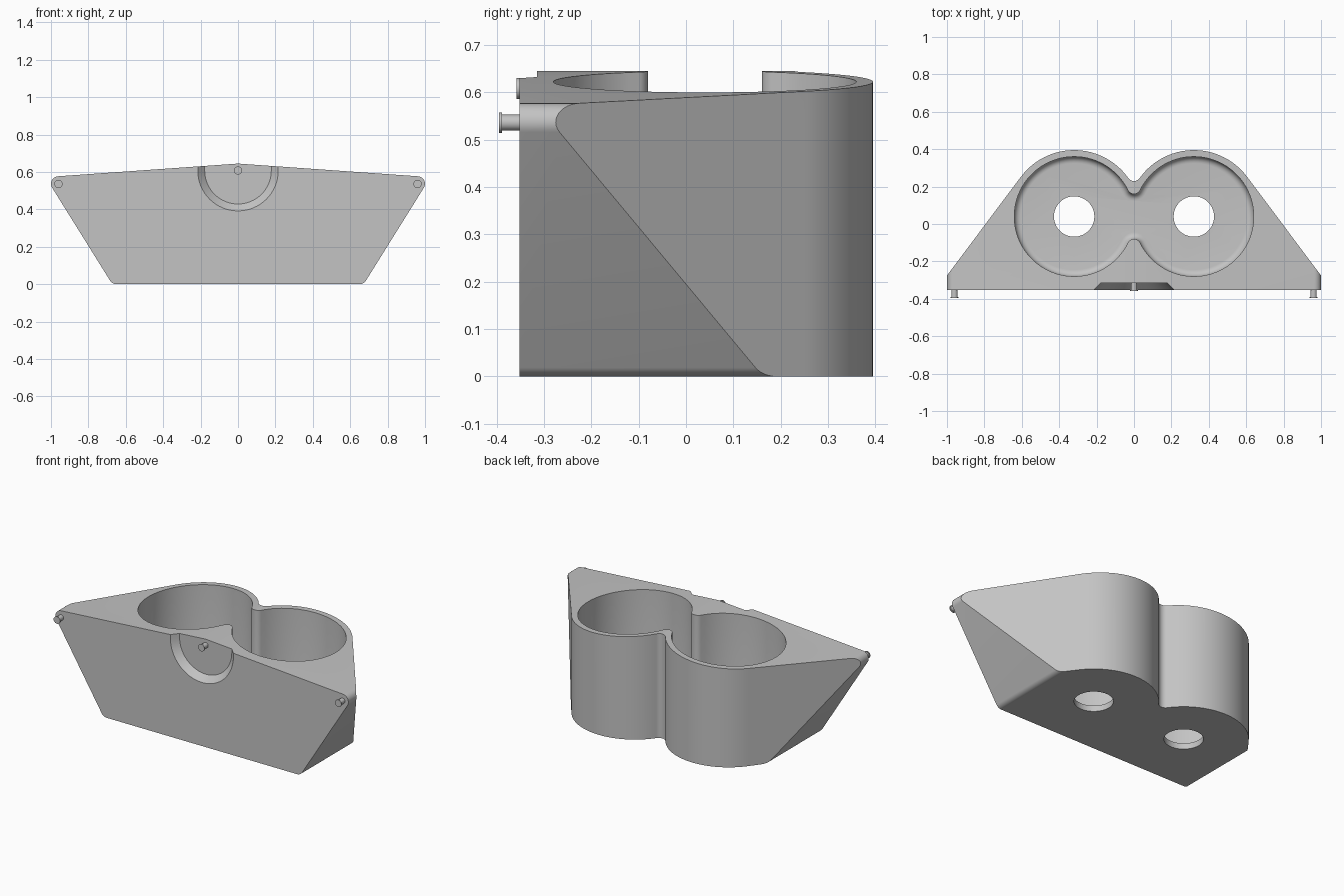
import bpy
import bmesh
from math import atan2, cos, sin, pi, tan, radians
from mathutils import Vector

if "Cube" in bpy.data.objects:
    bpy.data.objects.remove(bpy.data.objects["Cube"])

grey = bpy.data.materials.new("plain grey")
grey.use_nodes = True
tone = (0.55, 0.55, 0.55, 1)
grey.diffuse_color = tone
grey.node_tree.nodes["Principled BSDF"].inputs["Base Color"].default_value = tone

CUP = Vector((0.32, 0.04))      # centre of the right-hand cup, mirrored for the other
FRONT = -0.352                  # front plane
FLOOR = 0.036                   # floor thickness


def arc(c, r, a0, a1, n):
    return [Vector((c[0] + r * cos(a0 + (a1 - a0) * i / n),
                    c[1] + r * sin(a0 + (a1 - a0) * i / n))) for i in range(n + 1)]


def mirrored(half):
    """Close a half outline, running from x = 0 or above round to x = 0."""
    other = [Vector((-p.x, p.y)) for p in reversed(half) if p.x > 1e-5]
    return half + other


def rounded(p, before, after, r, n=12):
    """Points of a fillet of radius r at corner p."""
    u, v = (before - p).normalized(), (after - p).normalized()
    half = u.angle(v) / 2
    c = p + (u + v).normalized() * (r / sin(half))
    start, end = p + u * r / tan(half) - c, p + v * r / tan(half) - c
    a0 = atan2(start.y, start.x)
    sweep = (atan2(end.y, end.x) - a0 + pi) % (2 * pi) - pi
    return arc(c, r, a0, a0 + sweep, n)


def loft(name, rings):
    """Skin a stack of 3D rings and cap both ends."""
    bm = bmesh.new()
    loops = [[bm.verts.new(p) for p in ring] for ring in rings]
    for a, b in zip(loops, loops[1:]):
        for i in range(len(a)):
            j = (i + 1) % len(a)
            bm.faces.new((a[i], a[j], b[j], b[i]))
    bm.faces.new(loops[0])
    bm.faces.new(loops[-1])
    bmesh.ops.recalc_face_normals(bm, faces=bm.faces)
    mesh = bpy.data.meshes.new(name)
    bm.to_mesh(mesh)
    bm.free()
    mesh.materials.append(grey)
    obj = bpy.data.objects.new(name, mesh)
    bpy.context.collection.objects.link(obj)
    return obj


def flat(ring, z):
    return [(p.x, p.y, z) for p in ring]


def upright(ring, y):
    return [(p.x, y, p.y) for p in ring]


def select(obj):
    bpy.ops.object.select_all(action='DESELECT')
    obj.select_set(True)
    bpy.context.view_layer.objects.active = obj


def combine(obj, tool, operation):
    select(obj)
    mod = obj.modifiers.new("cut", 'BOOLEAN')
    mod.operation, mod.object, mod.solver = operation, tool, 'EXACT'
    bpy.ops.object.modifier_apply(modifier=mod.name)
    bpy.data.objects.remove(tool)


def neck_angle(y):
    return atan2(y - CUP.y, -CUP.x)


# Front silhouette: tapered trough with rounded corners and a shallow peak
peak, shoulder = Vector((0, 0.645)), Vector((1.029, 0.5724))
foot, base = Vector((0.672, 0)), Vector((0, 0))
half = rounded(foot, base, shoulder, 0.04) + rounded(shoulder, foot, peak, 0.04) + [peak]
holder = loft("cup_holder", [upright(mirrored(half), y) for y in (FRONT, 0.6)])

# Plan outline: two lobes joined by a small valley, with straight wings to the front
valley = Vector((0, 0.268))
a = neck_angle(valley.y)
half = ([Vector((1.056, FRONT - 0.1)), Vector((1.056, -0.35))]
        + arc(CUP, 0.355, radians(36.8), a, 40)
        + arc(valley, 0.038, a - pi, -pi / 2, 8)[1:])
plan = loft("plan_outline", [flat(mirrored(half), z) for z in (-0.2, 0.9)])
combine(holder, plan, 'INTERSECT')


# Twin cup cavity with a rounded floor edge
def cavity_ring(inset):
    rise = 0.156
    a = neck_angle(CUP.y + rise)
    r = 0.036 + inset
    half = (arc((0, CUP.y - rise), r, pi / 2, pi - a, 6)
            + arc(CUP, 0.32 - inset, -a, a, 72)[1:]
            + arc((0, CUP.y + rise), r, a - pi, -pi / 2, 6)[1:])
    half[0].x = half[-1].x = 0
    return mirrored(half)


FILLET = 0.035
rings = []
for i in range(7):
    t = pi / 2 * i / 6
    rings.append(flat(cavity_ring(FILLET * (1 - sin(t))), FLOOR + FILLET * (1 - cos(t))))
rings.append(flat(cavity_ring(0), 0.9))
combine(holder, loft("cavity", rings), 'DIFFERENCE')

# Round drain hole under each cup
for side in (-1, 1):
    circle = arc((side * CUP.x, CUP.y), 0.108, 0, 2 * pi, 48)[:-1]
    drain = loft("drain", [flat(circle, z) for z in (-0.1, 0.1)])
    combine(holder, drain, 'DIFFERENCE')


# Flared half-round recess at the top of the front
def recess_ring(r):
    return [Vector((-r, 0.8))] + arc((0, 0.607), r, pi, 2 * pi, 32) + [Vector((r, 0.8))]


recess = loft("recess", [upright(recess_ring(0.225), FRONT - 0.01),
                         upright(recess_ring(0.178), -0.315)])
combine(holder, recess, 'DIFFERENCE')


# Mounting pegs: stem with a thin wider head
def peg(name, x, z, root, tip):
    steps = ((0.017, root), (0.017, tip + 0.006), (0.022, tip + 0.006), (0.022, tip))
    return loft(name, [upright(arc((x, z), r, 0, 2 * pi, 24)[:-1], y) for r, y in steps])


parts = [holder,
         peg("left_peg", 0.96, 0.536, FRONT + 0.01, -0.395),
         peg("right_peg", -0.96, 0.536, FRONT + 0.01, -0.395),
         peg("centre_peg", 0, 0.608, -0.305, -0.358)]

for obj in parts:
    select(obj)
    bpy.ops.object.shade_smooth_by_angle(angle=radians(25))
